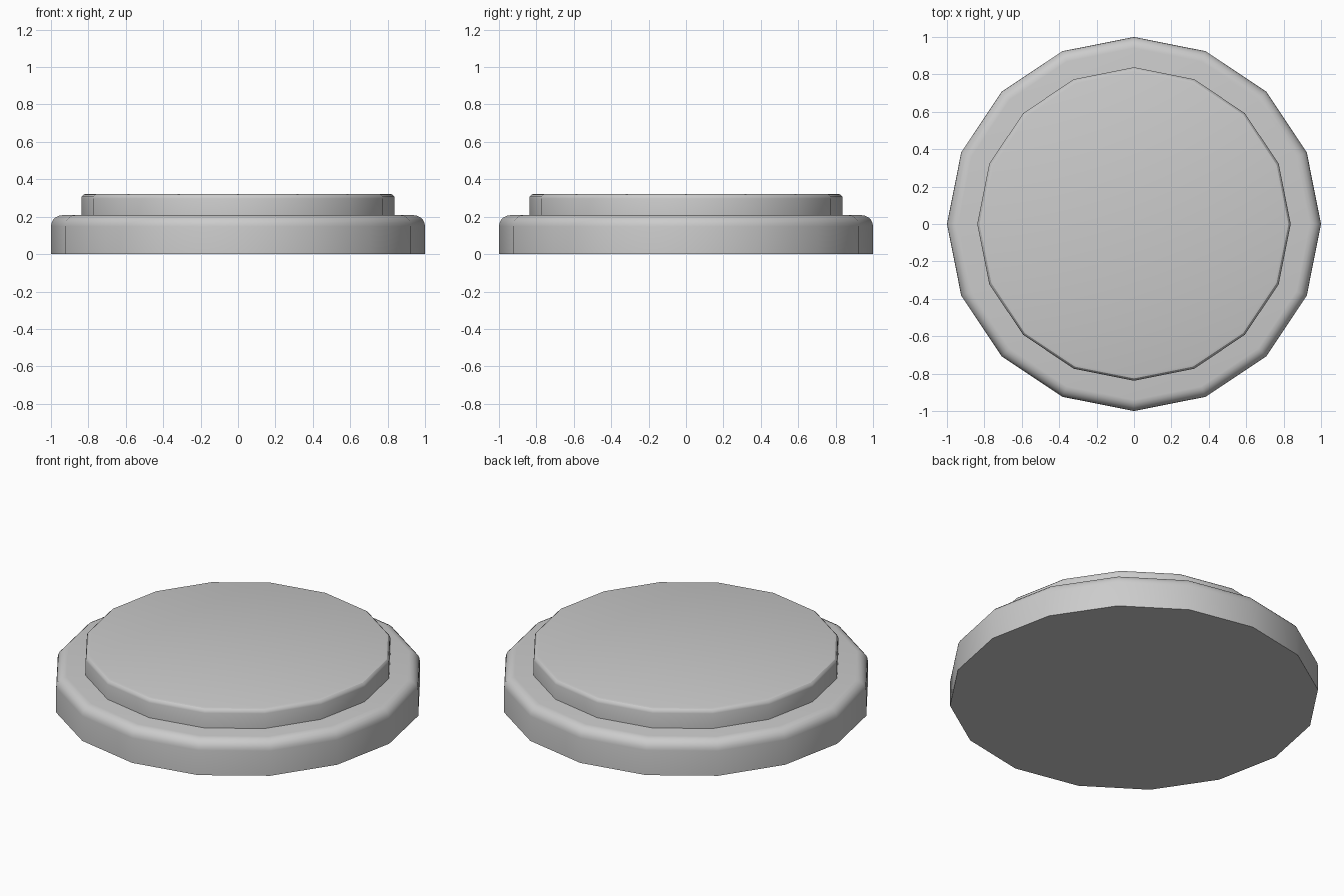
import bpy, bmesh, math

if "Cube" in bpy.data.objects:
    bpy.data.objects.remove(bpy.data.objects["Cube"])

SIDES = 16


def disc(name, radius, z0, z1, round_r, steps):
    """16-sided disc with a rounded top rim, built ring by ring."""
    profile = [(radius, z0)]
    for i in range(steps + 1):
        a = math.pi / 2 * i / steps
        profile.append((radius - round_r + round_r * math.cos(a),
                        z1 - round_r + round_r * math.sin(a)))
    bm = bmesh.new()
    rings = []
    for r, z in profile:
        rings.append([bm.verts.new((r * math.cos(2 * math.pi * k / SIDES),
                                    r * math.sin(2 * math.pi * k / SIDES), z))
                      for k in range(SIDES)])
    for lo, hi in zip(rings, rings[1:]):
        for k in range(SIDES):
            n = (k + 1) % SIDES
            bm.faces.new((lo[k], lo[n], hi[n], hi[k]))
    bm.faces.new(rings[-1])
    bm.faces.new(rings[0][::-1])
    mesh = bpy.data.meshes.new(name)
    bm.to_mesh(mesh)
    bm.free()
    obj = bpy.data.objects.new(name, mesh)
    bpy.context.collection.objects.link(obj)
    bpy.ops.object.select_all(action='DESELECT')
    obj.select_set(True)
    bpy.context.view_layer.objects.active = obj
    bpy.ops.object.shade_smooth_by_angle(angle=math.radians(30))
    return obj


# Wide lower disc and narrower raised disc
disc("base_disc", 1.0, 0.0, 0.208, 0.06, 5)
disc("raised_disc", 0.838, 0.208, 0.322, 0.025, 3)
